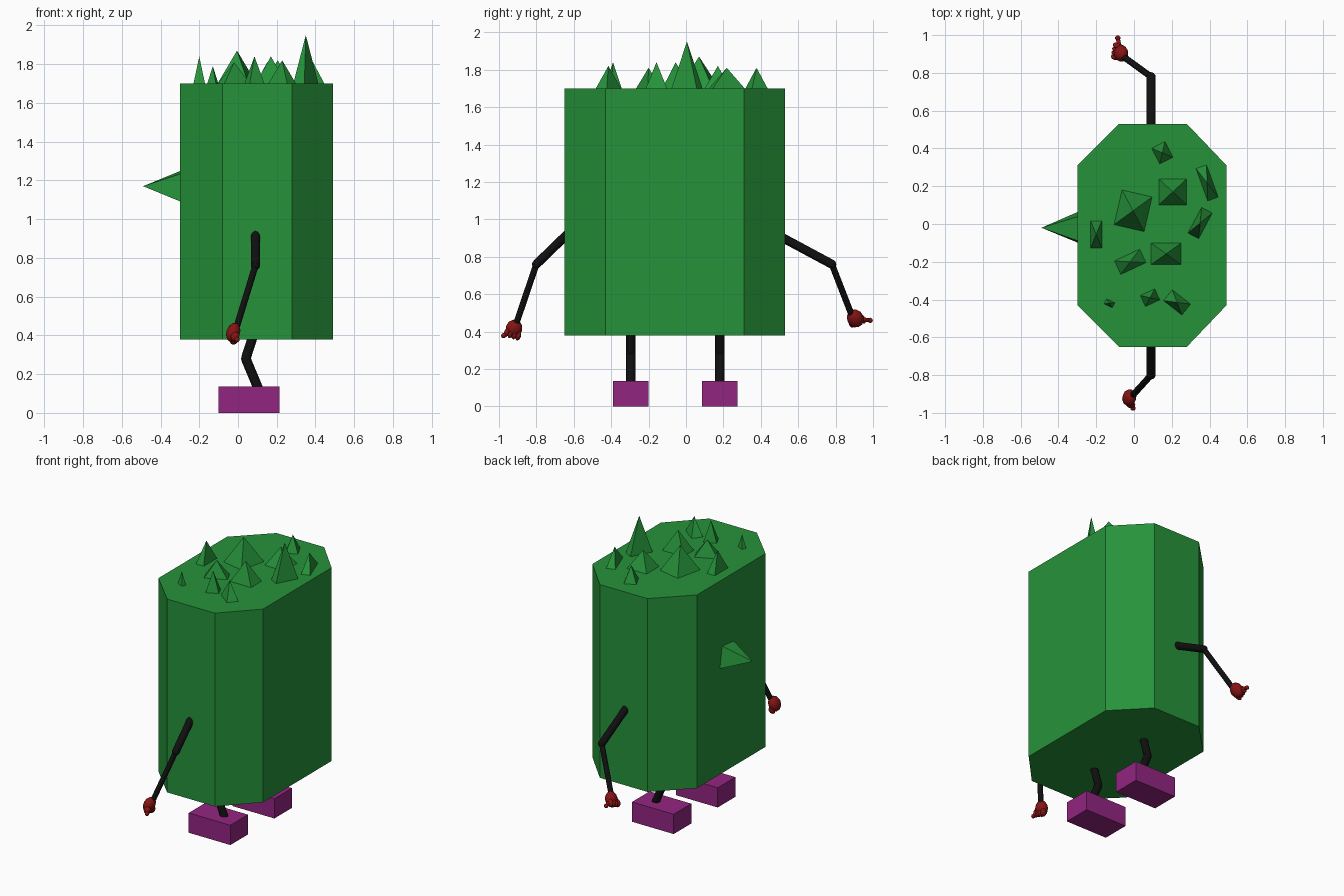
import bpy, bmesh, math
from mathutils import Vector, Matrix

if "Cube" in bpy.data.objects:
    bpy.data.objects.remove(bpy.data.objects["Cube"])


def material(name, color):
    m = bpy.data.materials.new(name)
    m.diffuse_color = (*color, 1)
    m.use_nodes = True
    m.node_tree.nodes["Principled BSDF"].inputs["Base Color"].default_value = m.diffuse_color
    return m


GREEN = material("leaf green", (0.019, 0.29, 0.042))
BLACK = material("black", (0.005, 0.005, 0.005))
RED = material("dark red", (0.24, 0.007, 0.007))
PURPLE = material("purple", (0.29, 0.018, 0.22))


def finish(name, bm, mat, smooth=False):
    bmesh.ops.recalc_face_normals(bm, faces=bm.faces)
    me = bpy.data.meshes.new(name)
    bm.to_mesh(me)
    bm.free()
    me.materials.append(mat)
    for p in me.polygons:
        p.use_smooth = smooth
    ob = bpy.data.objects.new(name, me)
    bpy.context.collection.objects.link(ob)
    return ob


def pyramid(name, base, apex):
    bm = bmesh.new()
    vs = [bm.verts.new(p) for p in base]
    tip = bm.verts.new(apex)
    bm.faces.new(vs)
    for i in range(len(vs)):
        bm.faces.new((vs[i], vs[(i + 1) % len(vs)], tip))
    return finish(name, bm, GREEN)


def add_tube(bm, a, b, r):
    a, b = Vector(a), Vector(b)
    d = b - a
    rot = d.to_track_quat('Z', 'Y').to_matrix().to_4x4()
    bmesh.ops.create_cone(bm, cap_ends=True, segments=12, radius1=r, radius2=r,
                          depth=d.length, matrix=Matrix.Translation((a + b) / 2) @ rot)


def add_ball(bm, c, size, rot=Matrix()):
    bmesh.ops.create_icosphere(bm, subdivisions=2, radius=1,
                               matrix=Matrix.Translation(c) @ rot @ Matrix.Diagonal((*size, 1)))


def limb(name, points, radii):
    bm = bmesh.new()
    for a, b, r in zip(points, points[1:], radii):
        add_tube(bm, a, b, r)
    for p, r in zip(points[1:-1], radii):
        add_ball(bm, p, (r, r, r))
    return finish(name, bm, BLACK)


# Body: eight-sided block with chamfered corners
outline = [(-0.08, 0.53), (0.28, 0.53), (0.49, 0.31), (0.49, -0.43),
           (0.28, -0.65), (-0.08, -0.65), (-0.30, -0.43), (-0.30, 0.31)]
bm = bmesh.new()
bottom = bm.faces.new([bm.verts.new((x, y, 0.38)) for x, y in outline])
ext = bmesh.ops.extrude_face_region(bm, geom=[bottom], use_keep_orig=True)
for v in ext["geom"]:
    if isinstance(v, bmesh.types.BMVert):
        v.co.z = 1.70
finish("body", bm, GREEN)

# Nose
pyramid("nose", [(-0.295, -0.10, 1.09), (-0.295, 0.065, 1.10),
                 (-0.295, 0.04, 1.25), (-0.295, -0.09, 1.235)], (-0.49, -0.02, 1.17))

# Spikes on top: centre x, y, width, depth, turn in degrees, tip height
spikes = [(-0.20, -0.055, 0.06, 0.145, 0, 1.84), (-0.005, 0.07, 0.165, 0.19, -13, 1.87),
          (0.205, 0.17, 0.15, 0.14, 0, 1.82), (0.387, 0.218, 0.06, 0.185, 20, 1.81),
          (0.35, 0.005, 0.065, 0.155, -28, 1.95), (0.15, 0.377, 0.08, 0.095, 27, 1.81),
          (-0.02, -0.20, 0.15, 0.08, 25, 1.81), (0.17, -0.158, 0.16, 0.115, 0, 1.84),
          (0.085, -0.39, 0.085, 0.065, 25, 1.84), (0.228, -0.415, 0.125, 0.075, -38, 1.82),
          (-0.13, -0.42, 0.05, 0.03, -25, 1.79)]
for i, (x, y, w, d, turn, tip) in enumerate(spikes):
    rot = Matrix.Rotation(math.radians(turn), 3, 'Z')
    base = [Vector((x, y, 1.698)) + rot @ Vector((sx * w / 2, sy * d / 2, 0))
            for sx, sy in ((-1, -1), (1, -1), (1, 1), (-1, 1))]
    pyramid(f"spike_{i + 1}", base, (x, y, tip))

# Arms
limb("front_arm", [(0.09, -0.63, 0.925), (0.09, -0.80, 0.76), (-0.005, -0.905, 0.45)],
     [0.024, 0.017])
limb("back_arm", [(0.09, 0.51, 0.905), (0.09, 0.78, 0.76), (-0.055, 0.885, 0.49)],
     [0.024, 0.017])


# Hands: a fist with four curled fingers and a thumb
def hand(name, c, down, out, thumb):
    c, down, out = Vector(c), Vector(down).normalized(), Vector(out)
    out = (out - down * out.dot(down)).normalized()
    side = down.cross(out)
    rot = Matrix((side, out, down)).transposed().to_4x4()
    bm = bmesh.new()
    add_ball(bm, c, (0.036, 0.045, 0.053), rot)
    for k in range(4):
        p = c + out * (k - 1.5) * 0.022 + down * 0.027 - side * 0.016
        add_ball(bm, p, (0.022, 0.014, 0.026), rot)
    tip = Vector(thumb)
    add_tube(bm, c, tip, 0.011)
    add_ball(bm, tip, (0.014, 0.014, 0.014))
    finish(name, bm, RED, True)


hand("front_hand", (-0.025, -0.92, 0.415), (-0.3, -0.3, -0.9), (0, -1, 0), (-0.005, -0.975, 0.378))
hand("back_hand", (-0.07, 0.905, 0.47), (-0.4, 0.35, -0.8), (0, 1, 0), (-0.086, 0.985, 0.46))

# Legs and feet
for side, y in (("front", -0.295), ("back", 0.18)):
    limb(side + "_leg", [(0.085, y, 0.42), (0.04, y, 0.28), (0.105, y, 0.125)], [0.025, 0.025])
    bm = bmesh.new()
    bmesh.ops.create_cube(bm, size=1, matrix=Matrix.Translation((0.058, y, 0.0675))
                          @ Matrix.Diagonal((0.315, 0.19, 0.135, 1)))
    finish(side + "_foot", bm, PURPLE)
